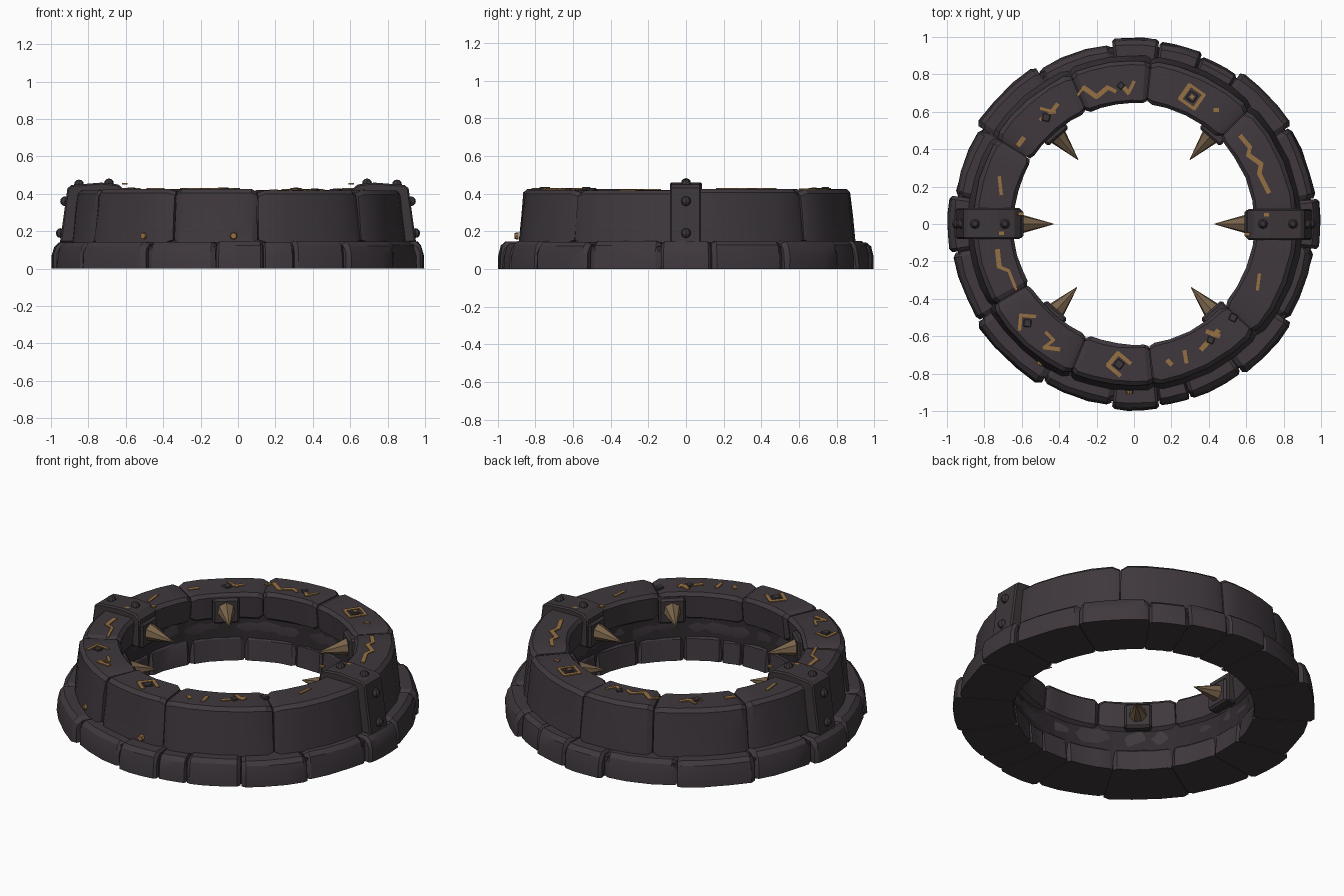
import bpy, bmesh, math, random
from mathutils import Vector, Matrix

if "Cube" in bpy.data.objects:
    bpy.data.objects.remove(bpy.data.objects["Cube"])

random.seed(7)
rad = math.radians


def material(name, col):
    m = bpy.data.materials.new(name)
    m.diffuse_color = (*col, 1)
    m.use_nodes = True
    m.node_tree.nodes["Principled BSDF"].inputs["Base Color"].default_value = m.diffuse_color
    return m


STONE = material("dark stone", (0.050, 0.040, 0.047))
SEAM = material("seam shadow", (0.030, 0.024, 0.029))
IRON = material("dark iron", (0.046, 0.037, 0.042))
GOLD = material("worn gold", (0.30, 0.16, 0.055))
HORN = material("brown spike", (0.19, 0.125, 0.07))


def finish(bm, name, mat, smooth=None):
    bmesh.ops.recalc_face_normals(bm, faces=bm.faces[:])
    me = bpy.data.meshes.new(name)
    bm.to_mesh(me)
    bm.free()
    me.materials.append(mat)
    ob = bpy.data.objects.new(name, me)
    bpy.context.collection.objects.link(ob)
    if smooth:
        bpy.ops.object.select_all(action='DESELECT')
        bpy.context.view_layer.objects.active = ob
        ob.select_set(True)
        bpy.ops.object.shade_smooth_by_angle(angle=rad(smooth))
    return ob


def polar(r, a, z):
    return Vector((r * math.cos(a), r * math.sin(a), z))


# one curved stone: profile (r, z) swept from angle a0 to a1 with pinched ends
def arc_block(bm, prof, a0, a1, segs, noise, pinch=0.014):
    cr = sum(p[0] for p in prof) / len(prof)
    cz = sum(p[1] for p in prof) / len(prof)
    angs = [a0 + 0.003] + [a0 + (a1 - a0) * t for t in
                           [0.07] + [i / segs for i in range(1, segs)] + [0.93]] + [a1 - 0.003]
    rings = []
    for k, a in enumerate(angs):
        ring = []
        for r, z in prof:
            if k in (0, len(angs) - 1):
                r += math.copysign(pinch, cr - r)
                z += math.copysign(pinch, cz - z) if z > 0.001 else 0
            inward = -1 if r > cr else 1
            ring.append(bm.verts.new(polar(r + inward * random.uniform(0, noise), a, z)))
        rings.append(ring)
    n = len(prof)
    for p, q in zip(rings, rings[1:]):
        for i in range(n):
            bm.faces.new((p[i], p[(i + 1) % n], q[(i + 1) % n], q[i]))
    bm.faces.new(rings[0])
    bm.faces.new(rings[-1])


def course(name, cuts, segs, noise, profile):
    bm = bmesh.new()
    for i, c in enumerate(cuts):
        d = cuts[i + 1] if i + 1 < len(cuts) else cuts[0] + 360
        arc_block(bm, profile(i), rad(c), rad(d), segs, noise)
    return finish(bm, name, STONE, 28)


# lower course of stones
low_cuts = [8, 32, 55, 68, 82, 97, 122, 148, 171, 189, 212, 240, 263, 278, 288, 306, 328, 352]


def low_profile(i):
    o = 0 if i in (1, 4, 6, 8, 10, 12, 15, 17) else random.uniform(0.01, 0.03)
    h = 0.15 - random.uniform(0, 0.012)
    return [(0.66, 0), (1.0 - o, 0), (0.998 - o, 0.07), (0.985 - o, h - 0.022),
            (0.962 - o, h), (0.69, h), (0.672, h - 0.02)]


course("lower_stones", low_cuts, 3, 0.007, low_profile)

# upper course of stones
up_cuts = [0, 45, 84, 113, 148, 180, 210, 247, 277, 318]
top = [0.42 + random.uniform(-0.006, 0.006) for _ in up_cuts]


def up_profile(i):
    h, o = top[i], random.uniform(0, 0.015)
    return [(0.655, 0.265), (0.68, 0.25), (0.80, 0.14), (0.905 - o, 0.14), (0.89 - o, 0.28),
            (0.878 - o, h - 0.02), (0.855 - o, h), (0.66, h), (0.642, h - 0.02)]


course("upper_stones", up_cuts, 4, 0.006, up_profile)


def top_z(x, y):
    a = math.degrees(math.atan2(y, x)) % 360
    return top[max(i for i, c in enumerate(up_cuts) if c <= a)]


# recessed inner course between the two
course("inner_stones", [20 + 36 * i for i in range(10)], 3, 0.012,
       lambda i: [(0.685, 0.135), (0.80, 0.135), (0.80, 0.275), (0.685, 0.275), (0.675, 0.2)])

# core that closes the joints
bm = bmesh.new()
core = [(0.685, 0.004), (0.955, 0.004), (0.95, 0.12), (0.86, 0.13), (0.845, 0.39), (0.68, 0.39)]
rings = [[bm.verts.new(polar(r, 2 * math.pi * k / 48, z)) for r, z in core] for k in range(48)]
for k in range(48):
    p, q = rings[k], rings[(k + 1) % 48]
    for i in range(6):
        bm.faces.new((p[i], p[(i + 1) % 6], q[(i + 1) % 6], q[i]))
finish(bm, "joint_core", SEAM)


# helpers for boxes, rivets and spikes
def box(bm, m, size, bevel=0.0):
    tmp = bmesh.new()
    bmesh.ops.create_cube(tmp, size=1, matrix=Matrix.Diagonal((*size, 1)))
    if bevel:
        bmesh.ops.bevel(tmp, geom=tmp.edges[:], offset=bevel, segments=1, affect='EDGES')
    tmp.transform(m)
    me = bpy.data.meshes.new("tmp")
    tmp.to_mesh(me)
    bm.from_mesh(me)
    tmp.free()
    bpy.data.meshes.remove(me)


def spin(deg):
    return Matrix.Rotation(rad(deg), 4, 'Z')


# iron straps over the ring at both sides, with rivets
strap = [(0.605, 0.25), (0.605, 0.42), (0.64, 0.45), (0.73, 0.46), (0.89, 0.447), (0.912, 0.43),
         (0.952, 0.14), (0.86, 0.14), (0.84, 0.38), (0.68, 0.38), (0.66, 0.25)]
for side, deg in (("right", 0), ("left", 180)):
    bm = bmesh.new()
    lo = [bm.verts.new((r, -0.085, z)) for r, z in strap]
    hi = [bm.verts.new((r, 0.08, z)) for r, z in strap]
    bm.faces.new(lo)
    bm.faces.new(hi)
    for i in range(len(strap)):
        j = (i + 1) % len(strap)
        bm.faces.new((lo[i], lo[j], hi[j], hi[i]))
    bmesh.ops.recalc_face_normals(bm, faces=bm.faces[:])
    rims = [e for e in bm.edges if abs(e.verts[0].co.y - e.verts[1].co.y) < 0.01]
    bmesh.ops.bevel(bm, geom=rims, offset=0.008, segments=1, affect='EDGES')
    bm.transform(spin(deg))
    finish(bm, side + "_strap", IRON)
    bm = bmesh.new()
    for r, y, z in ((0.69, 0, 0.456), (0.85, 0, 0.45), (0.925, 0, 0.36), (0.948, 0, 0.19)):
        bmesh.ops.create_uvsphere(bm, u_segments=8, v_segments=6, radius=0.026,
                                  matrix=Matrix.Translation((r, y, z)))
    bm.transform(spin(deg))
    finish(bm, side + "_strap_rivets", IRON, 30)
    bm = bmesh.new()
    for y in (-0.055, 0.05):    # gold flecks on strap
        box(bm, Matrix.Translation((0.66 + y, y, 0.455)), (0.03, 0.02, 0.008))
    bm.transform(spin(deg))
    finish(bm, side + "_strap_flecks", GOLD)

# spikes pointing inward, each on an iron socket
for i, deg in enumerate((0, 49, 131, 180, 228, 312)):
    r0 = 0.61 if deg % 180 == 0 else 0.635
    bm = bmesh.new()
    box(bm, spin(deg) @ Matrix.Translation((r0 + 0.01, 0, 0.32)), (0.06, 0.15, 0.15), 0.012)
    finish(bm, "spike_socket_%d" % i, IRON)
    bm = bmesh.new()
    bmesh.ops.create_cone(bm, cap_ends=True, segments=7, radius1=0.055, radius2=0.002, depth=0.18)
    aim = Vector((-1, 0, -0.12)).to_track_quat('Z', 'Y').to_matrix().to_4x4()
    bm.transform(spin(deg) @ Matrix.Translation((r0 - 0.09, 0, 0.315)) @ aim)
    finish(bm, "spike_%d" % i, HORN)


# gold lines inlaid on the top
def line(bm, pts, w=0.022):
    for p, q in zip(pts, pts[1:]):
        p, q = Vector(p), Vector(q)
        mid, d = (p + q) / 2, q - p
        m = Matrix.Translation((mid.x, mid.y, top_z(*mid) + 0.001)) @ Matrix.Rotation(math.atan2(d.y, d.x), 4, 'Z')
        box(bm, m, (d.length + w * 0.5, w * random.uniform(0.7, 1.2), 0.008))


bm = bmesh.new()
for pts in ([(-0.30, 0.69), (-0.27, 0.73), (-0.20, 0.68), (-0.14, 0.73), (-0.10, 0.71)],
            [(-0.07, 0.75), (-0.03, 0.70), (0.0, 0.76)],
            [(0.57, 0.47), (0.62, 0.41), (0.61, 0.37), (0.68, 0.32), (0.67, 0.27), (0.72, 0.17)],
            [(-0.73, -0.14), (-0.72, -0.23), (-0.67, -0.25), (-0.63, -0.35)],
            [(-0.72, 0.25), (-0.71, 0.16)], [(0.67, -0.27), (0.66, -0.35)],
            [(-0.47, -0.58), (-0.43, -0.62), (-0.48, -0.66), (-0.40, -0.67)],
            [(0.18, -0.73), (0.20, -0.75)], [(0.27, -0.68), (0.28, -0.74)],
            [(0.36, -0.67), (0.45, -0.57)], [(-0.62, 0.42), (-0.59, 0.46)],
            [(-0.50, 0.56), (-0.44, 0.60), (-0.41, 0.64)], [(0.43, 0.61), (0.45, 0.61)]):
    line(bm, pts)
finish(bm, "gold_lines", GOLD)

# diamond marks: gold outline, iron stud with a bevelled face
gold, stud = bmesh.new(), bmesh.new()
for x, y, s, turn, sides in ((0.31, 0.68, 0.065, 10, 4), (-0.08, -0.75, 0.06, 5, 3), (-0.57, -0.53, 0.055, 40, 2),
                             (0.53, -0.50, 0.055, 20, 0), (-0.47, 0.57, 0.055, 30, 1), (-0.07, 0.74, 0.045, 0, 0),
                             (0.41, -0.62, 0.05, 25, 1)):
    c = [(x + s * math.cos(rad(turn + 90 * k)), y + s * math.sin(rad(turn + 90 * k))) for k in range(5)]
    line(gold, c[:sides + 1], 0.02)
    m = Matrix.Translation((x, y, top_z(x, y))) @ spin(turn + 45)
    box(stud, m, (s * 0.75, s * 0.75, 0.018), 0.004)
    if sides == 4:
        box(gold, m @ Matrix.Translation((0, 0, 0.008)), (0.02, 0.02, 0.008))
finish(gold, "gold_diamonds", GOLD)
finish(stud, "diamond_studs", IRON)

# small gold studs low on the front wall
bm = bmesh.new()
for deg in (236, 268.5):
    m = spin(deg) @ Matrix.Translation((0.9, 0, 0.175)) @ Matrix.Rotation(rad(90), 4, 'Y')
    bmesh.ops.create_cone(bm, cap_ends=True, segments=8, radius1=0.02, radius2=0.016, depth=0.02, matrix=m)
finish(bm, "front_studs", GOLD)
